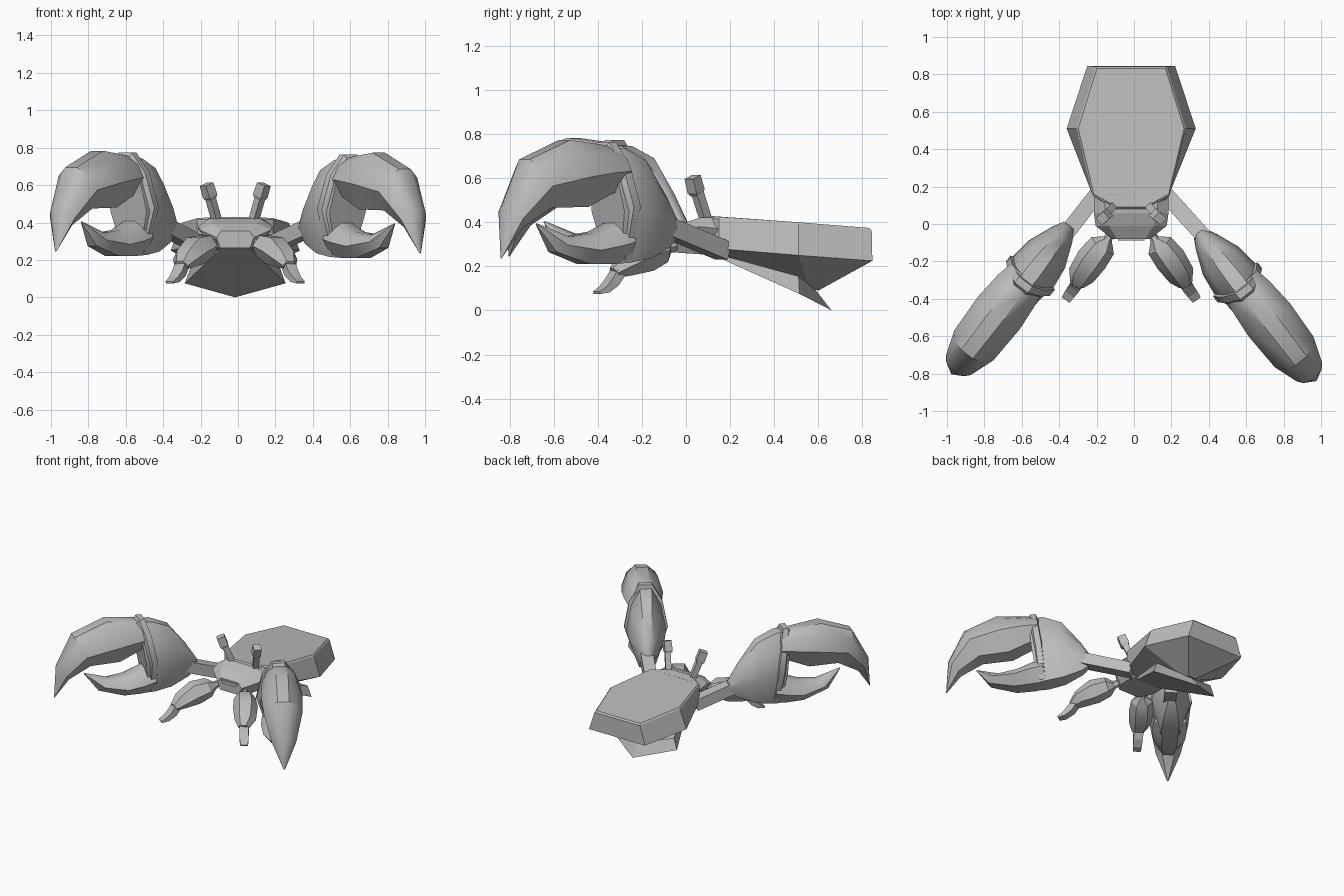
import bpy, bmesh, math
from mathutils import Vector

if "Cube" in bpy.data.objects:
    bpy.data.objects.remove(bpy.data.objects["Cube"])

shell = bpy.data.materials.new("shell grey")
shell.diffuse_color = (0.5, 0.5, 0.5, 1)
shell.use_nodes = True
shell.node_tree.nodes["Principled BSDF"].inputs["Base Color"].default_value = shell.diffuse_color


def loft(name, rings, smooth=0):
    """Skin a list of equal point rings and cap both ends."""
    n = len(rings[0])
    verts = [tuple(p) for r in rings for p in r]
    faces = [tuple(range(n)), tuple(range((len(rings) - 1) * n, len(rings) * n))]
    for i in range(len(rings) - 1):
        for j in range(n):
            k = (j + 1) % n
            faces.append((i * n + j, i * n + k, (i + 1) * n + k, (i + 1) * n + j))
    me = bpy.data.meshes.new(name)
    me.from_pydata(verts, [], faces)
    bm = bmesh.new()
    bm.from_mesh(me)
    bmesh.ops.remove_doubles(bm, verts=bm.verts, dist=0.0005)
    bmesh.ops.recalc_face_normals(bm, faces=bm.faces)
    bm.to_mesh(me)
    bm.free()
    me.materials.append(shell)
    if smooth:
        for p in me.polygons:
            p.use_smooth = True
        me.set_sharp_from_angle(angle=math.radians(smooth))
    ob = bpy.data.objects.new(name, me)
    bpy.context.collection.objects.link(ob)
    return ob


def tube(name, stations, sides, turn=0.0, smooth=0):
    """Stations: (x, y, z, half width, half height)."""
    pts = [Vector(s[:3]) for s in stations]
    rings = []
    for i, s in enumerate(stations):
        d = (pts[min(i + 1, len(pts) - 1)] - pts[max(i - 1, 0)]).normalized()
        side = d.cross(Vector((0, 0, 1))).normalized()
        up = side.cross(d)
        rings.append([pts[i] + side * s[3] * math.cos(a) + up * s[4] * math.sin(a)
                      for a in (turn + 2 * math.pi * j / sides for j in range(sides))])
    return loft(name, rings, smooth)


def both(half):
    """Close a half outline by mirroring it in x."""
    return half + [(-x, y, z) for x, y, z in reversed(half)]


CX = -0.015  # body group centre


def shift(ob, dx=CX, dy=0.0, dz=0.0):
    ob.location = (dx, dy, dz)


# carapace: deck, bevel, rim, sloping underside
deck = [(.183, .832, .374), (.283, .51, .4), (.2, .16, .424), (.075, .09, .43)]
crest = [(.19, .842, .362), (.292, .51, .39), (.205, .15, .415), (.085, .08, .42)]
rim = [(.235, .845, .225), (.345, .51, .25), (.2, .15, .28), (.12, .07, .28)]
keel = [(.03, .60, .09), (.05, .56, .10), (.1, .15, .25), (.08, .1, .26)]
shift(loft("carapace", [both(r) for r in (deck, crest, rim, keel)]))

# folded tail flap below
top = [(0, .59, .09), (.24, .51, .155), (.1, .12, .262)]
low = [(0, .66, 0), (.27, .515, .075), (.085, .12, .252)]
shift(loft("tail_flap", [both(top), both(low)]))

# head
head = []
for y, wt, zt, ws, zs, wb, zb in [(.16, .14, .425, .2, .37, .12, .25),
                                  (.06, .14, .42, .2, .38, .13, .255),
                                  (-.01, .12, .395, .19, .36, .12, .26),
                                  (-.08, .075, .355, .1, .32, .08, .265)]:
    head.append(both([(wt, y, zt), (ws, y, zs), (wb, y, zb)]))
shift(loft("head", head))
# mouth plate
shift(loft("mouth", [both([(.07, y, .345), (.055, y, .32)]) for y in (-.07, -.088)]))

for tag, m in (("right", 1), ("left", -1)):
    # eye stalk and eye block
    shift(tube(tag + "_eye_stalk", [(m * .09, .10, .38, .028, .03),
                                    (m * .135, .05, .54, .028, .03)], 4, math.pi / 4))
    shift(tube(tag + "_eye", [(m * .13, .05, .525, .028, .03),
                              (m * .134, .046, .54, .038, .042),
                              (m * .153, .03, .605, .036, .04)], 4, math.pi / 4))
    # small walking leg and hooked foot
    shift(tube(tag + "_leg", [(m * .10, -.03, .30, .018, .018),
                              (m * .125, -.08, .285, .025, .03),
                              (m * .152, -.115, .275, .075, .066),
                              (m * .21, -.19, .25, .085, .085),
                              (m * .268, -.275, .205, .074, .058),
                              (m * .29, -.325, .17, .04, .03)], 6, 0, 30))
    shift(tube(tag + "_foot", [(m * .275, -.29, .20, .045, .035),
                               (m * .3, -.335, .13, .045, .032),
                               (m * .325, -.37, .095, .042, .022),
                               (m * .35, -.405, .08, .036, .008)], 4, math.pi / 4))
    # upper arm
    tube(tag + "_arm", [(m * .175 + CX, .17, .27, .06, .058),
                        (m * .385, -.08, .375, .06, .058)], 4, math.pi / 4)

    def at(s, w, z):
        """Claw frame: s along the claw, w across, z up."""
        return (m * (.365 + .61 * s + .79 * w), -.05 - .79 * s + .61 * w, z)

    def claw_part(name, stations, bow=0.0, side=0.0):
        """Stations: outer s, z, inner s, z, half width."""
        rings = []
        for so, zo, si, zi, w in stations:
            r = []
            for f, k in ((0, .3), (.2, .75), (.55, 1), (1, .45)):
                r.append((so + (si - so) * f - bow * 4 * f * (1 - f), k * w,
                          zo + (zi - zo) * f))
            r += [(a, -b, c) for a, b, c in reversed(r)]
            rings.append([at(a, b + side, c) for a, b, c in r])
        ob = loft(tag + name, rings, 35)
        shift(ob, 0, -.018 * m, -.005 * m)

    claw_part("_palm", [(-.03, .41, -.03, .34, .035), (.04, .52, .03, .29, .07),
                        (.17, .685, .16, .24, .122), (.30, .74, .28, .222, .138),
                        (.40, .745, .33, .218, .122)])
    # raised collar round the front of the palm
    claw_part("_palm_rim", [(.345, .745, .27, .25, .132), (.35, .768, .275, .238, .15),
                            (.39, .768, .315, .232, .15), (.405, .745, .325, .25, .13)],
              bow=.02)
    claw_part("_upper_finger", [(.33, .73, .31, .56, .11), (.42, .755, .40, .53, .128),
                                (.62, .778, .53, .475, .142), (.85, .69, .74, .47, .132),
                                (.965, .47, .89, .38, .085), (.985, .24, .98, .245, .006)],
              side=.012)
    claw_part("_lower_finger", [(.29, .43, .28, .222, .11), (.36, .40, .38, .215, .12),
                                (.47, .355, .50, .215, .11), (.60, .34, .68, .27, .07),
                                (.77, .40, .775, .395, .005)])
